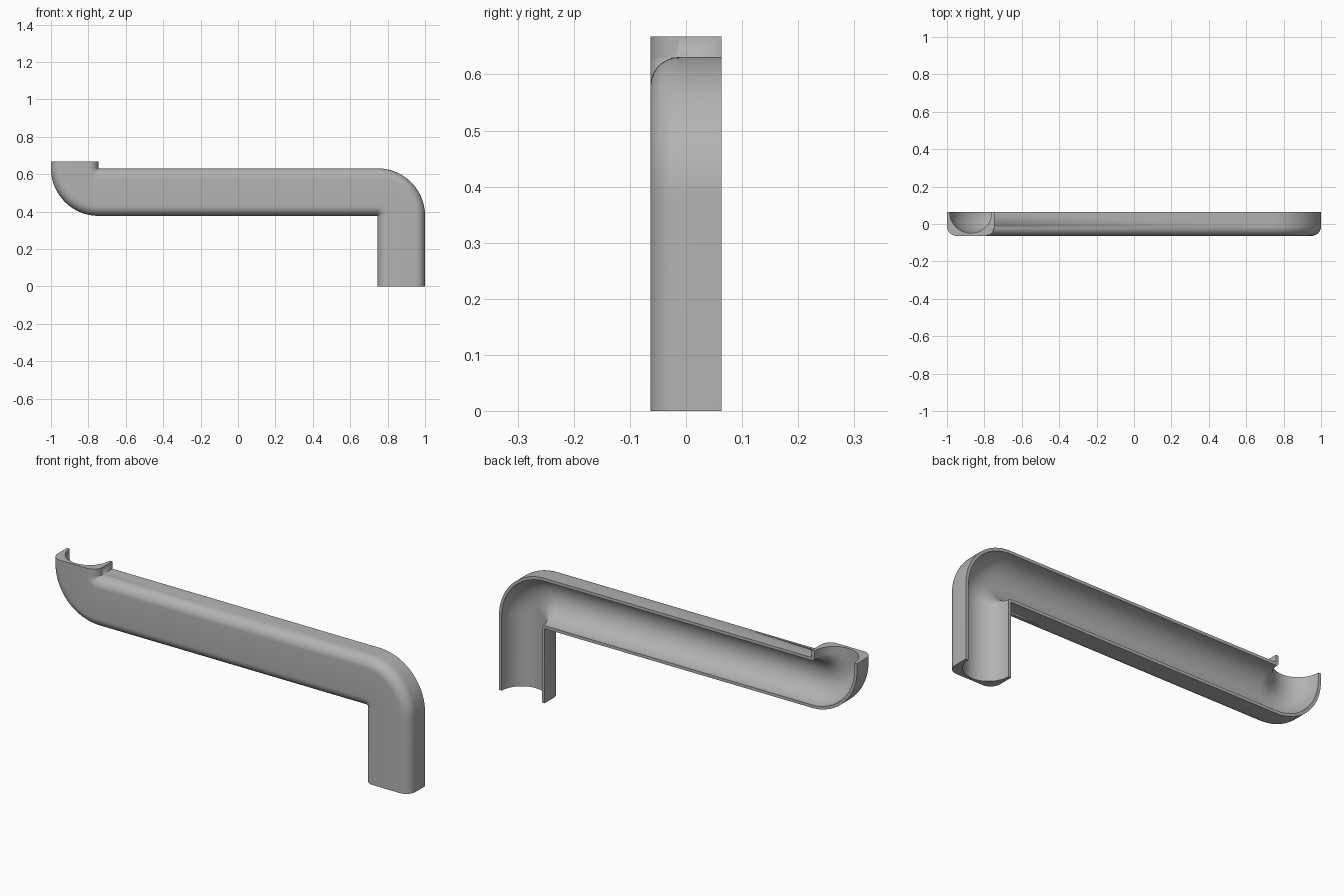
import bpy, bmesh, math

if "Cube" in bpy.data.objects:
    bpy.data.objects.remove(bpy.data.objects["Cube"])

W = 0.254       # full pipe width
D = 0.0635      # half depth; the open cut plane is at y = +D
F = 0.052       # front edge rounding
R = 0.112       # bore radius
X = 1 - W       # bend pivots sit at x = -X and x = +X
Z0, Z1, TOP = 0.377, 0.631, 0.668
N = 28          # steps per bend


def arc(cx, cy, r, a0, a1, n):
    """Points along an arc, angles in degrees."""
    return [(cx + r * math.cos(math.radians(a0 + (a1 - a0) * i / n)),
             cy + r * math.sin(math.radians(a0 + (a1 - a0) * i / n)))
            for i in range(n + 1)]


# cross-section (across, y): rounded outside, then semicircular bore
profile = [(0, D)] + arc(F, F - D, F, 180, 270, 10)
profile += arc(W - F, F - D, F, 270, 360, 10) + [(W, D)]
profile += arc(W / 2, D, R, 0, -180, 36)

# stations along the pipe: (pivot x, pivot z, across direction, flipped)
stations = [(-X, TOP, math.pi, False)]
stations += [(-X, Z1, math.pi + math.pi / 2 * i / N, False) for i in range(N + 1)]
stations += [(X, Z0, math.pi / 2 * (1 - i / N), True) for i in range(N + 1)]
stations += [(X, 0, 0, True)]

# sweep the section through both bends
bm = bmesh.new()
rings = []
for px, pz, a, flip in stations:
    ring = []
    for s, y in profile:
        r = W - s if flip else s
        ring.append(bm.verts.new((px + r * math.cos(a), y, pz + r * math.sin(a))))
    rings.append(ring)
n = len(profile)
for a, b in zip(rings, rings[1:]):
    for i in range(n):
        j = (i + 1) % n
        bm.faces.new((a[i], a[j], b[j], b[i]))
bm.faces.new(rings[0])
bm.faces.new(rings[-1][::-1])
bmesh.ops.remove_doubles(bm, verts=bm.verts, dist=1e-5)   # collapse at the pivots
bmesh.ops.recalc_face_normals(bm, faces=bm.faces)

mesh = bpy.data.meshes.new("half_pipe")
bm.to_mesh(mesh)
bm.free()
pipe = bpy.data.objects.new("half_pipe", mesh)
bpy.context.collection.objects.link(pipe)

# plain grey
grey = bpy.data.materials.new("grey")
grey.diffuse_color = (0.45, 0.45, 0.45, 1)
grey.use_nodes = True
grey.node_tree.nodes["Principled BSDF"].inputs["Base Color"].default_value = grey.diffuse_color
mesh.materials.append(grey)

bpy.context.view_layer.objects.active = pipe
pipe.select_set(True)
bpy.ops.object.shade_smooth_by_angle(angle=math.radians(30))
